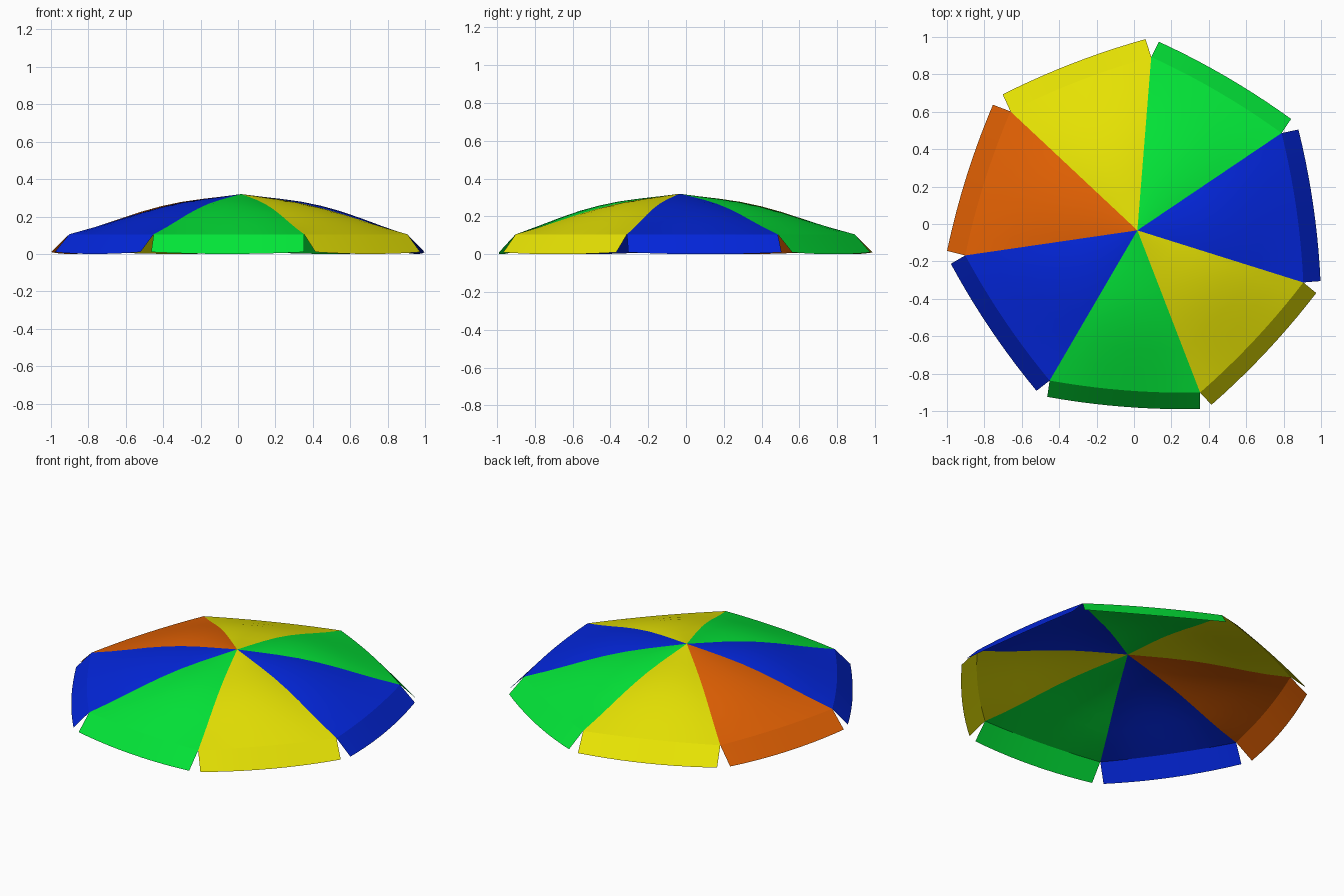
import bpy, bmesh
from math import radians, sin, cos, pi
from mathutils import Vector

if "Cube" in bpy.data.objects:
    bpy.data.objects.remove(bpy.data.objects["Cube"])

CENTRE = Vector((0.018, -0.034, 0))
SEAM_R, STEP, START = 0.93, 2 * pi / 7, radians(34)
# seam profile: (fraction of radius, height)
PROFILE = [(0, .32), (.12, .305), (.25, .288), (.38, .267), (.5, .241),
           (.62, .210), (.74, .175), (.86, .141), (1, .105)]
ACROSS = 10

COLOURS = {
    "green": (.001, .8, .04, 1), "yellow": (.8, .77, .001, 1),
    "orange": (.77, .12, .001, 1), "blue": (.001, .02, .74, 1),
}
# fabric colour and outward throw of the flap, counter-clockwise
PANELS = [("green", .091), ("yellow", .1), ("orange", .1), ("blue", .089),
          ("green", .088), ("yellow", .089), ("blue", .092)]
MATS = {}
for name, rgba in COLOURS.items():
    MATS[name] = bpy.data.materials.new(name + "_fabric")
    MATS[name].diffuse_color = rgba


def grid_object(name, rows, colour):
    """Skin a list of point rows into one smooth sheet."""
    bm = bmesh.new()
    vs = [[bm.verts.new(p) for p in row] for row in rows]
    for a, b in zip(vs, vs[1:]):
        for j in range(len(a) - 1):
            bm.faces.new((a[j], b[j], b[j + 1], a[j + 1]))
    bmesh.ops.remove_doubles(bm, verts=bm.verts, dist=1e-5)
    for f in bm.faces:
        f.smooth = True
    me = bpy.data.meshes.new(name)
    bm.to_mesh(me)
    bm.free()
    me.materials.append(MATS[colour])
    ob = bpy.data.objects.new(name, me)
    bpy.context.collection.objects.link(ob)


for k, (colour, throw) in enumerate(PANELS):
    a0 = START + k * STEP
    mid = a0 + STEP / 2
    d0 = Vector((cos(a0), sin(a0), 0))
    d1 = Vector((cos(a0 + STEP), sin(a0 + STEP), 0))
    out = Vector((cos(mid), sin(mid), 0))
    side = (d1 - d0).normalized()
    up = Vector((0, 0, 1))

    # Canopy gore, billowing slightly between its two seams, with a lining
    rows, lining = [], []
    for t, z in PROFILE:
        row = []
        for j in range(ACROSS + 1):
            s = j / ACROSS
            belly = 4 * s * (1 - s)
            row.append(CENTRE + d0.lerp(d1, s) * SEAM_R * t
                       + out * .02 * t * t * belly
                       + up * (z + .02 * sin(pi * t ** 1.6) * belly))
        rows.append(row)
        gap = .036 * (1 - t ** 3) + .001
        lining.append([p - up * gap for p in reversed(row)])
    grid_object(f"canopy_panel_{k + 1}", rows, colour)
    grid_object(f"canopy_lining_{k + 1}", lining, colour)

    # Loose valance flap hanging outward from the rim
    rim = rows[-1]
    hem = []
    for j, p in enumerate(rim):
        s = j / ACROSS
        q = p + out * throw + side * .006 * (2 * s - 1)
        q.z = .01 * (1 - 4 * s * (1 - s))
        hem.append(q)
    grid_object(f"valance_flap_{k + 1}", [rim, hem], colour)

for m in bpy.data.materials:
    if m.users and not m.is_grease_pencil:
        m.use_nodes = True
        m.node_tree.nodes["Principled BSDF"].inputs["Base Color"].default_value = m.diffuse_color
